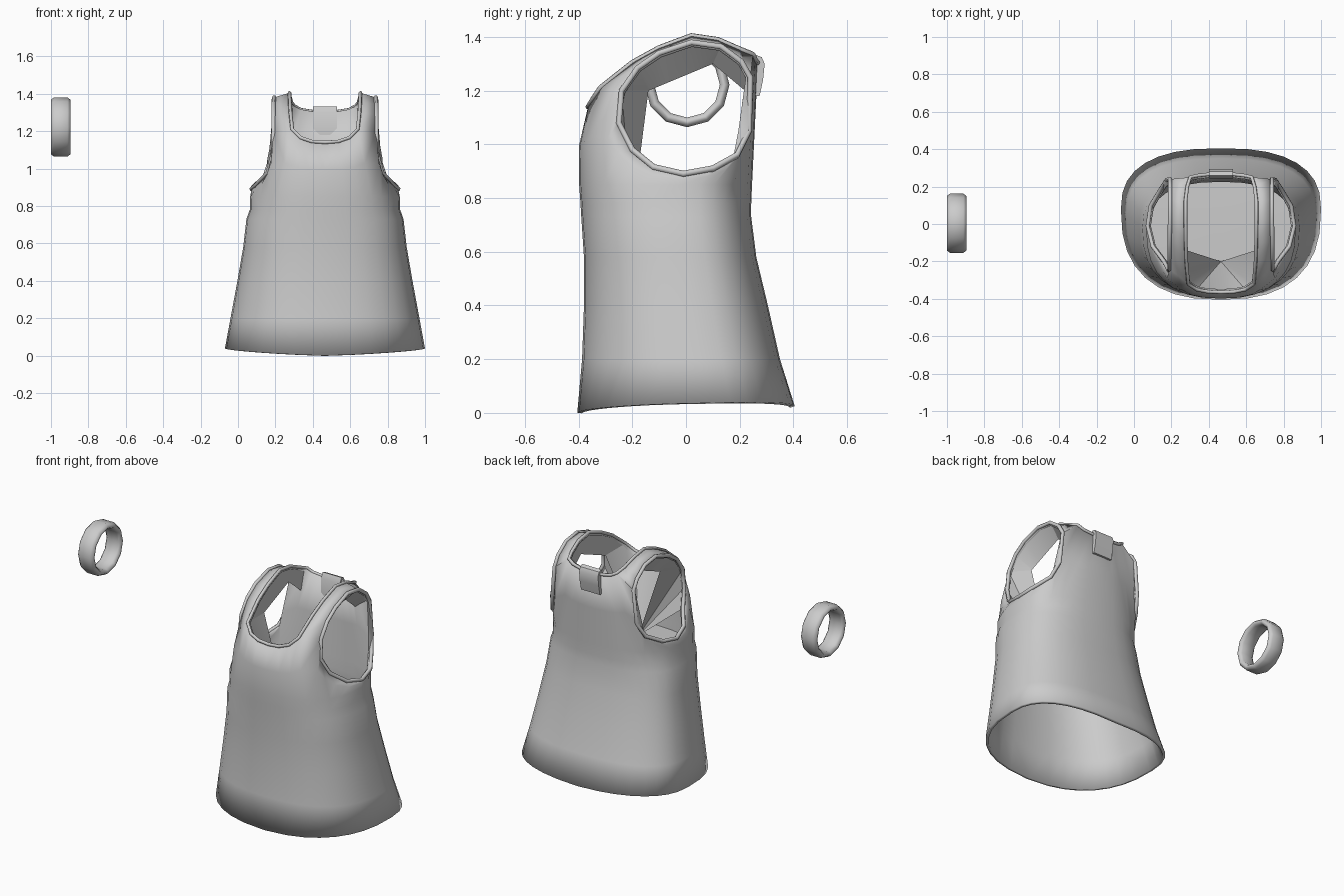
import bpy, bmesh, math
from mathutils import Vector

old = bpy.data.objects.get("Cube")
if old:
    bpy.data.objects.remove(old, do_unlink=True)

grey = bpy.data.materials.new("soft_grey")
grey.use_nodes = True
COLOR = (0.6, 0.6, 0.6, 1)
grey.diffuse_color = COLOR
grey.node_tree.nodes["Principled BSDF"].inputs["Base Color"].default_value = COLOR
CENTRE = 0.465


def make(name, verts, faces, loc=(CENTRE, 0, 0), mirror=False, thick=0, angle=50):
    mesh = bpy.data.meshes.new(name)
    mesh.from_pydata([tuple(v) for v in verts], [], faces)
    bm = bmesh.new()
    bm.from_mesh(mesh)
    bmesh.ops.recalc_face_normals(bm, faces=bm.faces)
    bm.to_mesh(mesh)
    bm.free()
    mesh.materials.append(grey)
    ob = bpy.data.objects.new(name, mesh)
    bpy.context.collection.objects.link(ob)
    ob.location = loc
    bpy.ops.object.select_all(action="DESELECT")
    ob.select_set(True)
    bpy.context.view_layer.objects.active = ob
    bpy.ops.object.shade_smooth_by_angle(angle=math.radians(angle))
    if mirror:
        ob.modifiers.new("Mirror", "MIRROR").use_clip = True
    if thick:
        solid = ob.modifiers.new("Thickness", "SOLIDIFY")
        solid.thickness = thick
        solid.offset = -1
    return ob


# Half outline of the garment at one height, front centre to back centre
COLS = 16


def outline(z, half, front, back, mid, lift=0):
    row = []
    for k in range(COLS + 1):
        a = math.pi * k / COLS
        s, c = max(math.sin(a), 0), math.cos(a)
        reach = (mid - front) if c > 0 else (back - mid)
        x = half * s ** 0.8 if 0 < k < COLS else 0
        y = mid - math.copysign(abs(c) ** 0.8, c) * reach
        row.append(Vector((x, y, z + lift * s + lift * 0.5 * (1 - c))))
    return row


rows = [outline(*r) for r in (
    (0.0, 0.535, -0.405, 0.405, 0.08, 0.025),
    (0.2, 0.505, -0.387, 0.35, 0.05),
    (0.4, 0.468, -0.38, 0.305, 0.02),
    (0.58, 0.437, -0.38, 0.262, 0.0),
    (0.73, 0.42, -0.39, 0.243, -0.02),
    (0.78, 0.402, -0.393, 0.243, -0.02),
    (0.85, 0.4, -0.398, 0.246, -0.02))]

# Top edge: front neckline, armhole, back neckline
rim = [Vector(p) for p in (
    (0, -.365, 1.14), (.07, -.362, 1.145), (.13, -.35, 1.165), (.175, -.32, 1.21),
    (.275, -.24, 1.2), (.278, -.25, 1.08), (.305, -.2, .98), (.365, -.12, .915),
    (.392, -.01, .89), (.375, .1, .91), (.32, .19, .96), (.29, .235, 1.05),
    (.272, .24, 1.25), (.165, .25, 1.335), (.13, .258, 1.315), (.07, .265, 1.305),
    (0, .268, 1.3))]
middle = []
for k, (low, top) in enumerate(zip(rows[-1], rim)):
    p = low.lerp(top, 0.5)
    if k < 5:
        p.y -= 0.017
    middle.append(p)
rows += [middle, rim]

# Shoulder strap edges, front to back
strap_in = [rim[3]] + [Vector(p) for p in (
    (.185, -.2, 1.305), (.188, -.1, 1.36), (.19, .02, 1.405),
    (.19, .12, 1.39), (.18, .2, 1.355))] + [rim[13]]
strap_out = [rim[4]] + [Vector(p) for p in (
    (.275, -.18, 1.285), (.275, -.1, 1.34), (.272, .02, 1.38),
    (.272, .13, 1.365), (.272, .205, 1.31))] + [rim[12]]

# Garment shell
n = COLS + 1
verts = [v for r in rows for v in r]
faces = [(r * n + k, r * n + k + 1, r * n + n + k + 1, r * n + n + k)
         for r in range(len(rows) - 1) for k in range(COLS)]
base = (len(rows) - 1) * n
inner, outer = [base + 3], [base + 4]
for a, b in zip(strap_in[1:-1], strap_out[1:-1]):
    inner.append(len(verts))
    outer.append(len(verts) + 1)
    verts += [a, b]
inner.append(base + 13)
outer.append(base + 12)
faces += [(inner[i], outer[i], outer[i + 1], inner[i + 1]) for i in range(len(inner) - 1)]
make("garment_shell", verts, faces, mirror=True, thick=0.018)

# Faceted lining under the straps
lining = []
for y in (-.14, -.13, -.07, .02, .1, .16, .22):
    z = 1.2 + 0.1 * ((y + .14) / .24 if y < .1 else (.22 - y) / .12)
    lining.append(Vector((.187, y, z)))
m = len(lining)
faces = []
for i in range(m - 1):
    faces += [(i, i + 1, m + i + 1, m + i), (m + i, m + i + 1, 2 * m + i + 1, 2 * m + i)]
make("strap_lining", strap_in + lining + strap_out, faces, mirror=True, angle=30)

# Faceted lining behind the chest
fan = rim[:4] + [lining[0]] + rim[4:7] + [Vector((0, -.2, .73))]
make("chest_lining", fan, [(i, i + 1, 8) for i in range(7)], mirror=True, angle=30)

# Closing panel inside the body
panel = [Vector((v.x * .97, v.y * .97, v.z)) for v in rows[4]]
make("inner_panel", panel + [Vector((0, -.06, .74))],
     [(i, i + 1, n) for i in range(COLS)], mirror=True)


# Rolled hems along the openings
def bead(name, points, radius):
    curve = bpy.data.curves.new(name, "CURVE")
    curve.dimensions = "3D"
    curve.bevel_depth = radius
    curve.bevel_resolution = 1
    line = curve.splines.new("POLY")
    line.points.add(len(points) - 1)
    for p, co in zip(line.points, points):
        p.co = (*co, 1)
    line.use_cyclic_u = True
    curve.materials.append(grey)
    ob = bpy.data.objects.new(name, curve)
    bpy.context.collection.objects.link(ob)
    ob.location.x = CENTRE


def flip(points):
    return [Vector((-p.x, p.y, p.z)) for p in points]


arm = rim[4:12] + strap_out[:0:-1]
bead("left_armhole_hem", arm, 0.012)
bead("right_armhole_hem", flip(arm), 0.012)
neck = rim[:3] + strap_in + rim[14:]
bead("neck_hem", neck + flip(neck[-2:0:-1]), 0.01)

# Folded tab over the back neckline
path = [(.243, 1.18), (.243, 1.3), (.26, 1.333), (.282, 1.325), (.293, 1.3),
        (.287, 1.24), (.274, 1.18)]
p = len(path)
verts = [(x, y, z) for x in (-.065, .065) for y, z in path]
faces = [(i, (i + 1) % p, p + (i + 1) % p, p + i) for i in range(p)]
faces += [tuple(range(p)), tuple(range(p, 2 * p))]
make("back_tab", verts, faces, angle=40)

# Separate ring, turned about the x axis
section = [(-.052, .134), (-.052, .146), (-.036, .158), (.036, .158), (.052, .146),
           (.052, .134), (.036, .122), (-.036, .122)]
SIDES, q = 12, len(section)
verts = [(x, r * math.sin(2 * math.pi * j / SIDES), r * math.cos(2 * math.pi * j / SIDES))
         for j in range(SIDES) for x, r in section]
faces = [(j * q + i, j * q + (i + 1) % q, (j + 1) % SIDES * q + (i + 1) % q, (j + 1) % SIDES * q + i)
         for j in range(SIDES) for i in range(q)]
make("ring", verts, faces, loc=(-.948, .004, 1.222), angle=60)
